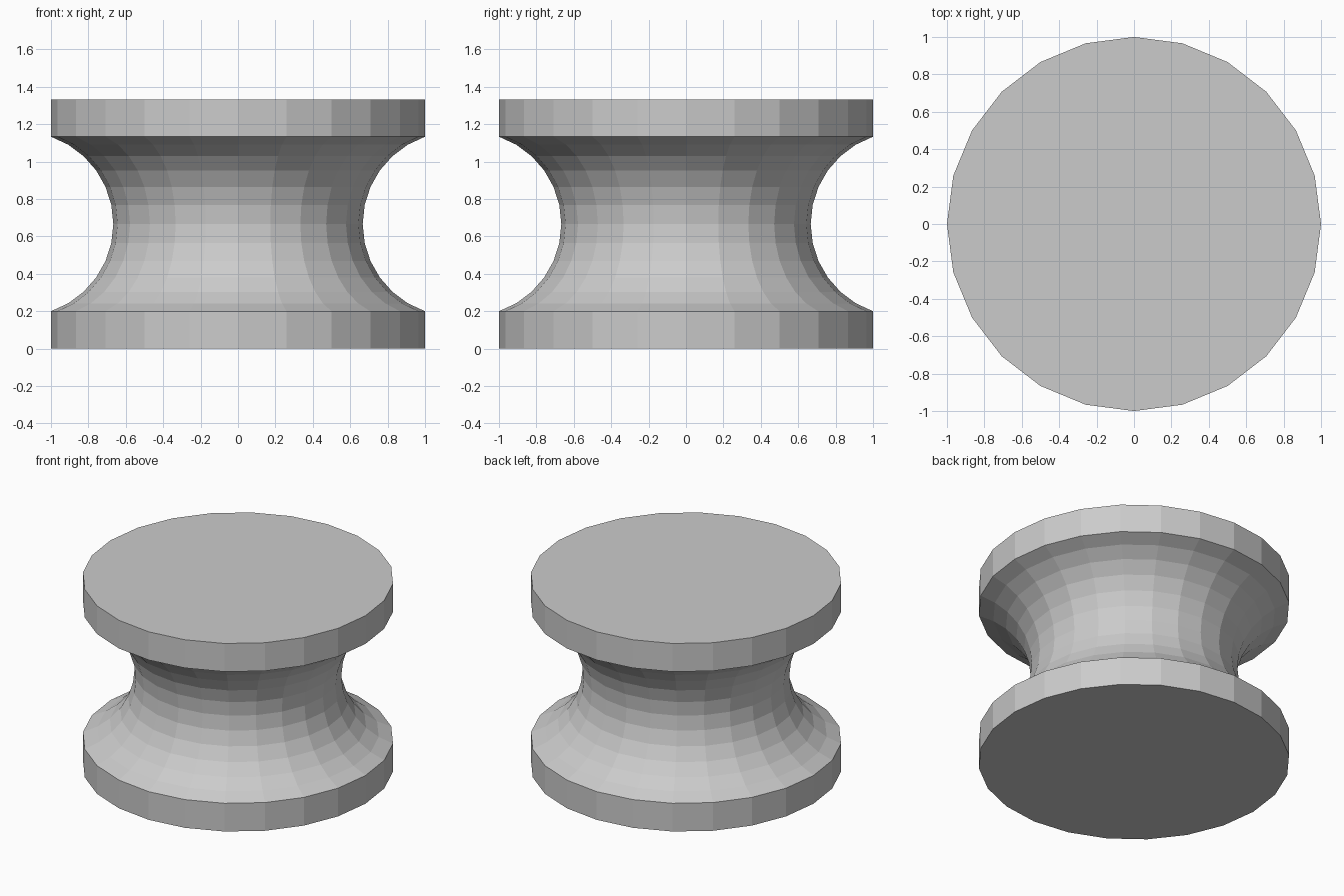
import bpy, bmesh
from math import sin, cos, asin, pi

if "Cube" in bpy.data.objects:
    bpy.data.objects.remove(bpy.data.objects["Cube"])

SIDES = 24        # facets around the axis
ARC_STEPS = 12    # facets along the concave waist
HEIGHT, RIM, WAIST = 4 / 3, 0.2, 2 / 3

# Circular arc of the waist, from bottom rim to top rim
mid = HEIGHT / 2
half = mid - RIM
sag = 1 - WAIST
arc_r = (half ** 2 + sag ** 2) / (2 * sag)
arc_x = WAIST + arc_r
max_a = asin(half / arc_r)

profile = [(1, 0)]
for i in range(ARC_STEPS + 1):
    a = max_a * (2 * i / ARC_STEPS - 1)
    profile.append((arc_x - arc_r * cos(a), mid + arc_r * sin(a)))
profile.append((1, HEIGHT))

# Lathe the profile as rings of quads
bm = bmesh.new()
rings = [[bm.verts.new((r * cos(2 * pi * k / SIDES), r * sin(2 * pi * k / SIDES), z))
          for k in range(SIDES)] for r, z in profile]
for low, high in zip(rings, rings[1:]):
    for k in range(SIDES):
        n = (k + 1) % SIDES
        bm.faces.new((low[k], low[n], high[n], high[k]))

# Flat end caps
bm.faces.new(rings[0][::-1])
bm.faces.new(rings[-1])
bmesh.ops.recalc_face_normals(bm, faces=bm.faces)

mesh = bpy.data.meshes.new("spool")
bm.to_mesh(mesh)
bm.free()
bpy.context.collection.objects.link(bpy.data.objects.new("spool", mesh))
